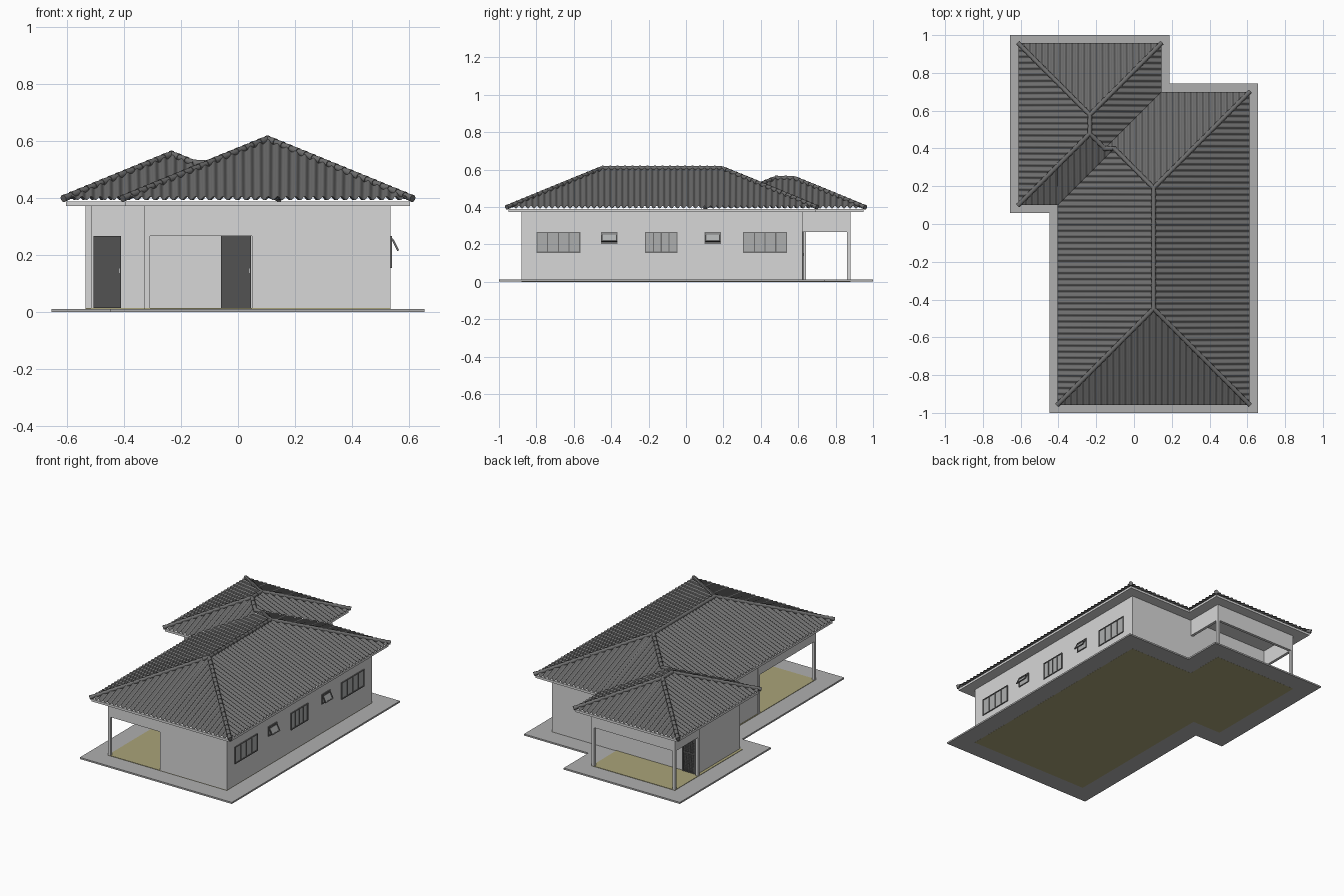
import bpy, bmesh, math
from mathutils import Vector, Matrix

if "Cube" in bpy.data.objects:
    bpy.data.objects.remove(bpy.data.objects["Cube"])


def material(name, r, g, b):
    m = bpy.data.materials.new(name)
    m.diffuse_color = (r, g, b, 1)
    m.use_nodes = True
    m.node_tree.nodes["Principled BSDF"].inputs["Base Color"].default_value = m.diffuse_color
    return m


WALL = material("wall_paint", 0.68, 0.68, 0.68)
SLAB = material("concrete", 0.43, 0.43, 0.43)
FLOOR = material("tan_floor", 0.40, 0.37, 0.19)
ROOF = material("roof_tile", 0.155, 0.155, 0.155)
DOOR = material("dark_door", 0.085, 0.085, 0.085)
FRAME = material("window_frame", 0.16, 0.16, 0.16)
GLASS = material("glass", 0.42, 0.43, 0.43)


def finish(bm, name, mat, smooth=None):
    me = bpy.data.meshes.new(name)
    bm.to_mesh(me)
    bm.free()
    me.materials.append(mat)
    ob = bpy.data.objects.new(name, me)
    bpy.context.collection.objects.link(ob)
    if smooth:
        bpy.ops.object.select_all(action='DESELECT')
        ob.select_set(True)
        bpy.context.view_layer.objects.active = ob
        bpy.ops.object.shade_smooth_by_angle(angle=math.radians(smooth))
    return ob


def prism(name, pts, z0, z1, mat):
    bm = bmesh.new()
    f = bm.faces.new([bm.verts.new((x, y, z0)) for x, y in pts])
    top = bmesh.ops.extrude_face_region(bm, geom=[f])["geom"]
    bmesh.ops.translate(bm, vec=(0, 0, z1 - z0),
                        verts=[v for v in top if isinstance(v, bmesh.types.BMVert)])
    bmesh.ops.recalc_face_normals(bm, faces=bm.faces)
    return finish(bm, name, mat)


def boxes(name, items, mat, world=Matrix()):
    """items: (x0, x1, y0, y1, z0, z1) boxes joined in one object"""
    bm = bmesh.new()
    for x0, x1, y0, y1, z0, z1 in items:
        m = Matrix.Translation(((x0 + x1) / 2, (y0 + y1) / 2, (z0 + z1) / 2))
        bmesh.ops.create_cube(bm, size=1, matrix=world @ m @ Matrix.Diagonal(
            (x1 - x0, y1 - y0, z1 - z0, 1)))
    return finish(bm, name, mat)


# plan: main rectangle A and wing rectangle B at the roof eaves
AX0, AY0, AX1, AY1 = -0.405, -0.957, 0.6125, 0.70
BX0, BY0, BX1, BY1 = -0.6125, 0.10, 0.145, 0.957


def outline(d):
    ax0, ay0, ax1, ay1 = AX0 - d, AY0 - d, AX1 + d, AY1 + d
    bx0, by0, bx1, by1 = BX0 - d, BY0 - d, BX1 + d, BY1 + d
    return [(ax0, ay0), (ax1, ay0), (ax1, ay1), (bx1, ay1),
            (bx1, by1), (bx0, by1), (bx0, by0), (ax0, by0)]


# ground slab, floor, rooms, eave plate
prism("ground_slab", outline(0.043), 0.0005, 0.011, SLAB)
prism("floor", outline(-0.077), 0, 0.0135, FLOOR)
L, R, F, B = -0.328, 0.5355, -0.88, 0.623      # main wall lines
WL, WR, WF, WB = -0.5355, 0.068, 0.177, 0.88   # wing wall lines
VX, VY = 0.05, -0.28                           # front veranda inner corner
prism("rooms", [(VX, F), (R, F), (R, B), (-0.517, B), (-0.517, WF),
                (L + .006, WF), (L + .006, VY), (VX, VY)], 0.011, 0.375, WALL)
prism("eave_plate", outline(-0.007), 0.373, 0.388, WALL)

# veranda beams and posts
T, ZB, ZT = 0.018, 0.266, 0.374
boxes("veranda_beams", [
    (L, VX, F, F + T, ZB, ZT), (L, L + T, F + T, VY, ZB, ZT),
    (WL, WR, WB - T, WB, ZB, ZT), (WL, WL + T, B, WB - T, ZB, ZT),
    (WR - T, WR, B, WB - T, ZB, ZT)], WALL)
boxes("veranda_posts", [(x, x + T, y, y + T, 0.011, ZB) for x, y in
                        [(L, F), (L, VY - T), (WL, WB - T),
                         (WR - T, WB - T), (WL, B)]], WALL)

# roof: straight skeleton points
EAVE, K = 0.399, 0.41
ha, hb = (AX1 - AX0) / 2, (BX1 - BX0) / 2
ym = (AY1 + BY0) / 2
hm = (AY1 - BY0) / 2
R1, R2 = (AX0 + ha, AY0 + ha), (AX0 + ha, AY1 - ha)
Q1, Q2 = (BX0 + hb, BY0 + hb), (BX0 + hb, BY1 - hb)
M1, M2 = (BX1 - hm, ym), (AX0 + hm, ym)
PITCH, AMP, STEPS = 0.032, 0.0065, 8


def roof_slope(name, poly):
    """Corrugated sheet over a plan polygon whose first edge is the eave"""
    p = [Vector(q) for q in poly]
    e = (p[1] - p[0]).normalized()
    n = Vector((-e.y, e.x))
    loc = [((q - p[0]).dot(e), (q - p[0]).dot(n)) for q in p]
    t0, t1 = min(q[0] for q in loc), max(q[0] for q in loc)
    step = PITCH / STEPS
    ts = [t0 + i * step for i in range(int((t1 - t0) / step) + 1)]
    ts = sorted(set(ts + [q[0] for q in loc]))
    bm = bmesh.new()
    prev = None
    for t in ts:
        hits = []
        for (ta, sa), (tb, sb) in zip(loc, loc[1:] + loc[:1]):
            if abs(ta - tb) > 1e-6 and min(ta, tb) - 1e-6 <= t <= max(ta, tb) + 1e-6:
                hits.append(sa + (sb - sa) * (t - ta) / (tb - ta))
        h = AMP * math.cos(2 * math.pi * t / PITCH)
        row = []
        for s in (min(hits), max(hits)):
            q = p[0] + e * t + n * s
            row.append(bm.verts.new((q.x, q.y, EAVE + K * s + h)))
        if prev:
            bm.faces.new((prev[0], row[0], row[1], prev[1]))
        prev = row
    bmesh.ops.dissolve_degenerate(bm, dist=1e-5, edges=bm.edges)
    finish(bm, name, ROOF, 60)


slopes = {
    "main_front": [(AX0, AY0), (AX1, AY0), R1],
    "main_right": [(AX1, AY0), (AX1, AY1), R2, R1],
    "main_back": [(AX1, AY1), (BX1, AY1), M1, M2, R2],
    "main_left": [(AX0, BY0), (AX0, AY0), R1, R2, M2],
    "wing_right": [(BX1, AY1), (BX1, BY1), Q2, Q1, M1],
    "wing_back": [(BX1, BY1), (BX0, BY1), Q2],
    "wing_left": [(BX0, BY1), (BX0, BY0), Q1, Q2],
    "wing_front": [(BX0, BY0), (AX0, BY0), M2, M1, Q1]}
for key, poly in slopes.items():
    roof_slope(key + "_roof", poly)

# ridge and hip cap tiles, wide end downhill
ZA, ZW, ZM = EAVE + K * ha, EAVE + K * hb, EAVE + K * hm
caps = [((AX0, AY0), EAVE, R1, ZA), ((AX1, AY0), EAVE, R1, ZA), ((AX1, AY1), EAVE, R2, ZA),
        ((BX1, BY1), EAVE, Q2, ZW), ((BX0, BY1), EAVE, Q2, ZW), ((BX0, BY0), EAVE, Q1, ZW),
        (R1, ZA, R2, ZA), (Q1, ZW, Q2, ZW), (M1, ZM, M2, ZM),
        (M2, ZM, R2, ZA), (M1, ZM, Q1, ZW)]
bm = bmesh.new()
for pa, za, pb, zb in caps:
    a, b = Vector((*pa, za)), Vector((*pb, zb))
    d = b - a
    n = max(1, round(d.length / 0.04))
    rot = d.to_track_quat('Z', 'Y').to_matrix().to_4x4()
    for i in range(n):
        bmesh.ops.create_cone(
            bm, cap_ends=True, segments=10, radius1=0.0135, radius2=0.0105,
            depth=d.length / n * 1.1,
            matrix=Matrix.Translation(a + d * (i + 0.5) / n) @ rot)
finish(bm, "ridge_caps", ROOF, 45)


# louvred doors, side = -1 faces front, +1 faces back
def door(name, x0, x1, y, side):
    z0, z1, b = 0.0135, 0.266, 0.008

    def box(xa, xb, za, zb, depth):
        ya, yb = sorted((y - side * 0.001, y + side * depth))
        return (xa, xb, ya, yb, za, zb)
    items = [box(x0, x1, z0, z1, 0.002),
             box(x0, x0 + b, z0, z1, 0.006), box(x1 - b, x1, z0, z1, 0.006)]
    items += [box(x0 + b, x1 - b, z, z + b, 0.006) for z in (z0, 0.138, z1 - b)]
    items += [box(x0 + b, x1 - b, z0 + 0.012 + i * 0.01, z0 + 0.017 + i * 0.01, 0.0045)
              for i in range(23)]
    boxes(name, items, DOOR)
    boxes(name + "_handle", [box(x1 - 0.006, x1 - 0.002, 0.137, 0.153, 0.009)], GLASS)


door("front_veranda_door", -0.06, 0.045, VY, -1)
door("wing_front_door", -0.508, -0.412, WF, -1)
door("back_veranda_door", -0.508, -0.412, B, 1)


# right-hand windows: frame bars and a glass plate
def window(name, y0, y1, z0, z1, panes, x=R, world=Matrix()):
    b = 0.006
    bars = [(x - 0.001, x + 0.006, y0, y1, z, z + b) for z in (z0, z1 - b)]
    w = (y1 - y0 - b) / panes
    bars += [(x - 0.001, x + 0.006, y0 + i * w, y0 + i * w + b, z0 + b, z1 - b)
             for i in range(panes + 1)]
    boxes(name + "_frame", bars, FRAME, world)
    boxes(name + "_glass", [(x - 0.001, x + 0.002, y0 + b, y1 - b, z0 + b, z1 - b)],
          GLASS, world)


window("front_window", -0.80, -0.565, 0.155, 0.266, 4)
window("middle_window", -0.22, -0.045, 0.155, 0.266, 4)
window("back_window", 0.305, 0.54, 0.155, 0.266, 4)

# small tilting windows with an open sash
for name, y0, y1 in (("front_vent", -0.455, -0.365), ("back_vent", 0.10, 0.187)):
    window(name, y0, y1, 0.203, 0.266, 1)
    hinge = Matrix.Translation((R + 0.004, 0, 0.256)) @ Matrix.Rotation(-0.48, 4, 'Y')
    window(name + "_sash", y0 + 0.004, y1 - 0.004, -0.047, 0, 1, 0, hinge)
